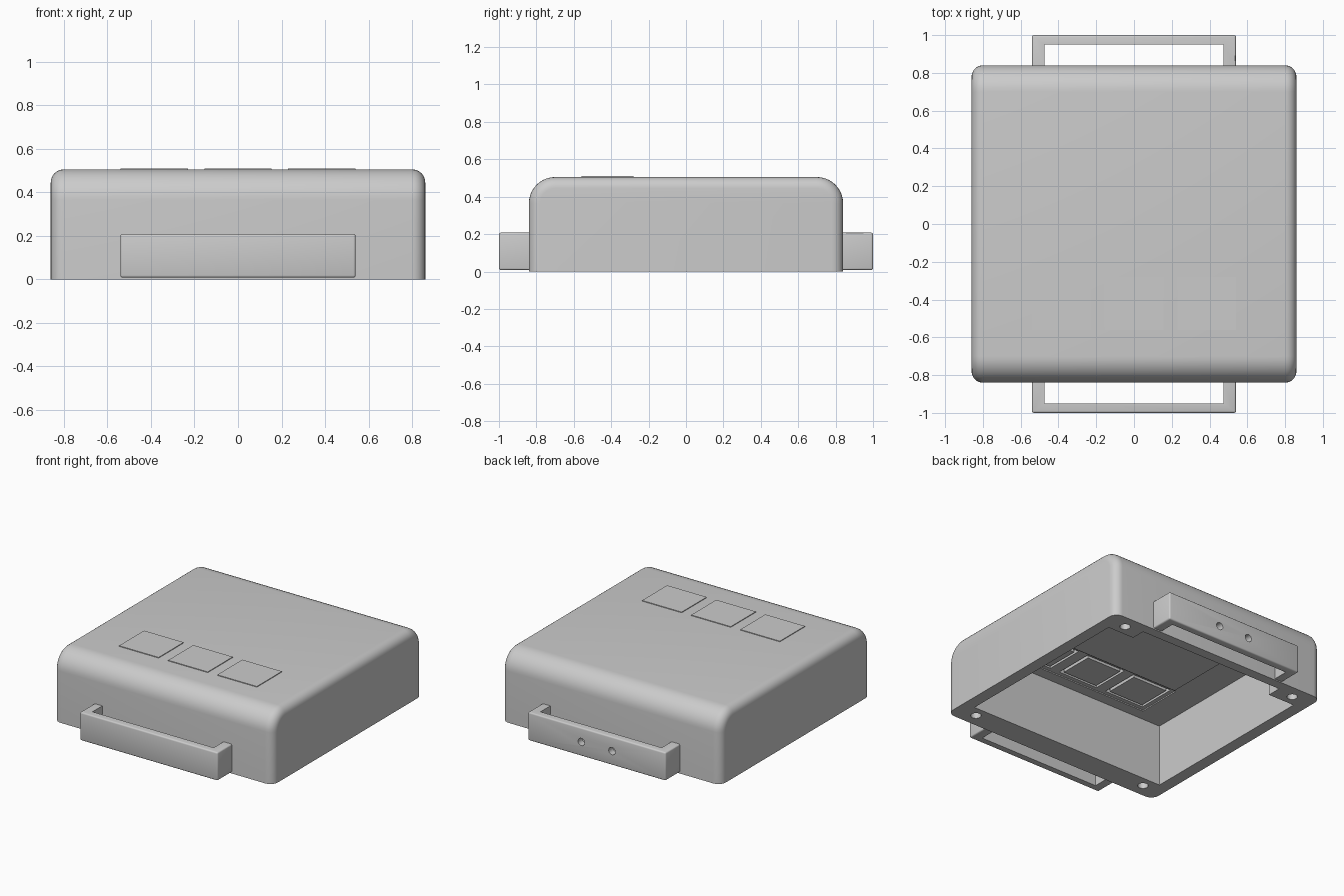
import bpy, bmesh, math
from mathutils import Matrix, Vector

if "Cube" in bpy.data.objects:
    bpy.data.objects.remove(bpy.data.objects["Cube"])

grey = bpy.data.materials.new("plastic_grey")
grey.use_nodes = True
grey.diffuse_color = (0.6, 0.6, 0.6, 1)
grey.node_tree.nodes["Principled BSDF"].inputs["Base Color"].default_value = (0.6, 0.6, 0.6, 1)


def finish(name, bm):
    bmesh.ops.recalc_face_normals(bm, faces=bm.faces)
    mesh = bpy.data.meshes.new(name)
    bm.to_mesh(mesh)
    bm.free()
    mesh.materials.append(grey)
    ob = bpy.data.objects.new(name, mesh)
    bpy.context.collection.objects.link(ob)
    return ob


def box(name, x, y, z, bevel=0):
    """Box from three (low, high) ranges."""
    bm = bmesh.new()
    bmesh.ops.create_cube(bm, size=1)
    for v in bm.verts:
        v.co = Vector([(lo + hi) / 2 + c * (hi - lo) for c, (lo, hi) in zip(v.co, (x, y, z))])
    if bevel:
        bmesh.ops.bevel(bm, geom=bm.edges[:], offset=bevel, segments=3, profile=0.5, affect='EDGES')
    return finish(name, bm)


def cylinder(name, centre, radius, depth, along_y=False):
    bm = bmesh.new()
    turn = Matrix.Rotation(math.pi / 2 if along_y else 0, 4, 'X')
    bmesh.ops.create_cone(bm, cap_ends=True, segments=24, radius1=radius, radius2=radius,
                          depth=depth, matrix=Matrix.Translation(centre) @ turn)
    return finish(name, bm)


def apply_mods(ob):
    bpy.context.view_layer.update()
    graph = bpy.context.evaluated_depsgraph_get()
    mesh = bpy.data.meshes.new_from_object(ob.evaluated_get(graph))
    ob.modifiers.clear()
    ob.data = mesh


def cut(ob, cutters):
    for c in cutters:
        mod = ob.modifiers.new("cut", 'BOOLEAN')
        mod.operation = 'DIFFERENCE'
        mod.solver = 'EXACT'
        mod.object = c
        apply_mods(ob)
        bpy.data.objects.remove(c)


def smooth(ob):
    bpy.ops.object.select_all(action='DESELECT')
    ob.select_set(True)
    bpy.context.view_layer.objects.active = ob
    bpy.ops.object.shade_smooth_by_angle(angle=math.radians(30))


# Housing: side profile with large rounded shoulders, extruded across x
W, D, H, R, EDGE = 0.86, 0.84, 0.505, 0.14, 0.06
STEPS = 10
arc = [(D - R + R * math.cos(t), H - R + R * math.sin(t))
       for t in (math.pi / 2 * i / STEPS for i in range(STEPS + 1))]
profile = [(D, 0)] + arc + [(-y, z) for y, z in reversed(arc)] + [(-D, 0)]
bm = bmesh.new()
face = bm.faces.new([bm.verts.new((-W, y, z)) for y, z in profile])
ext = bmesh.ops.extrude_face_region(bm, geom=[face])
bmesh.ops.translate(bm, vec=(2 * W, 0, 0), verts=[g for g in ext["geom"] if isinstance(g, bmesh.types.BMVert)])
rim = [e for e in bm.edges
       if abs(e.verts[0].co.x - e.verts[1].co.x) < 1e-4
       and max(v.co.z for v in e.verts) > 1e-4]
bmesh.ops.bevel(bm, geom=rim, offset=EDGE, segments=6, profile=0.5, affect='EDGES')
housing = finish("housing", bm)

# Hollow interior, rear pocket, key recesses and screw holes
CEIL = 0.436
KEYS = (-0.385, 0, 0.385)
cutters = [box("cavity", (-0.775, 0.775), (-0.67, 0.67), (-0.1, CEIL)),
           box("rear_pocket", (-0.57, 0.57), (0.5, 0.77), (-0.1, CEIL - 0.001)),
           box("key_strip", (-0.57, 0.57), (-0.59, -0.26), (0.3, CEIL + 0.008))]
cutters += [box("key_recess", (x - 0.155, x + 0.155), (-0.56, -0.28), (0.3, CEIL + 0.035)) for x in KEYS]
cutters += [cylinder("screw_hole", (sx * 0.70, sy * 0.745, 0), 0.034, 0.2)
            for sx in (-1, 1) for sy in (-1, 1)]
cut(housing, cutters)
smooth(housing)

# Three keys: slightly raised on top, with a backing pad in each recess
for name, x in zip(("right", "middle", "left"), KEYS):
    box(name + "_key", (x - 0.155, x + 0.155), (-0.56, -0.28), (H - 0.01, H + 0.005))
    box(name + "_key_backing", (x - 0.135, x + 0.135), (-0.54, -0.30), (CEIL + 0.005, CEIL + 0.04))

# Thin plate under the roof
box("roof_plate", (-0.55, 0.55), (-0.25, 0.66), (CEIL - 0.006, CEIL + 0.01))

# U-shaped grips at front and back
for name, s in (("front", -1), ("back", 1)):
    yr = lambda a, b: tuple(sorted((s * a, s * b)))
    grip = box(name + "_grip", (-0.54, 0.54), yr(0.80, 1.0), (0.008, 0.208), 0.01)
    cutters = [box("grip_gap", (-0.475, 0.475), yr(0.838, 0.95), (-0.1, 0.4)),
               box("grip_trim", (-0.7, 0.7), yr(0.7, 0.838), (-0.1, 0.4))]
    if s > 0:
        cutters += [cylinder("grip_hole", (x, 0.97, 0.108), 0.026, 0.1, True) for x in (-0.12, 0.12)]
    cut(grip, cutters)
    smooth(grip)
